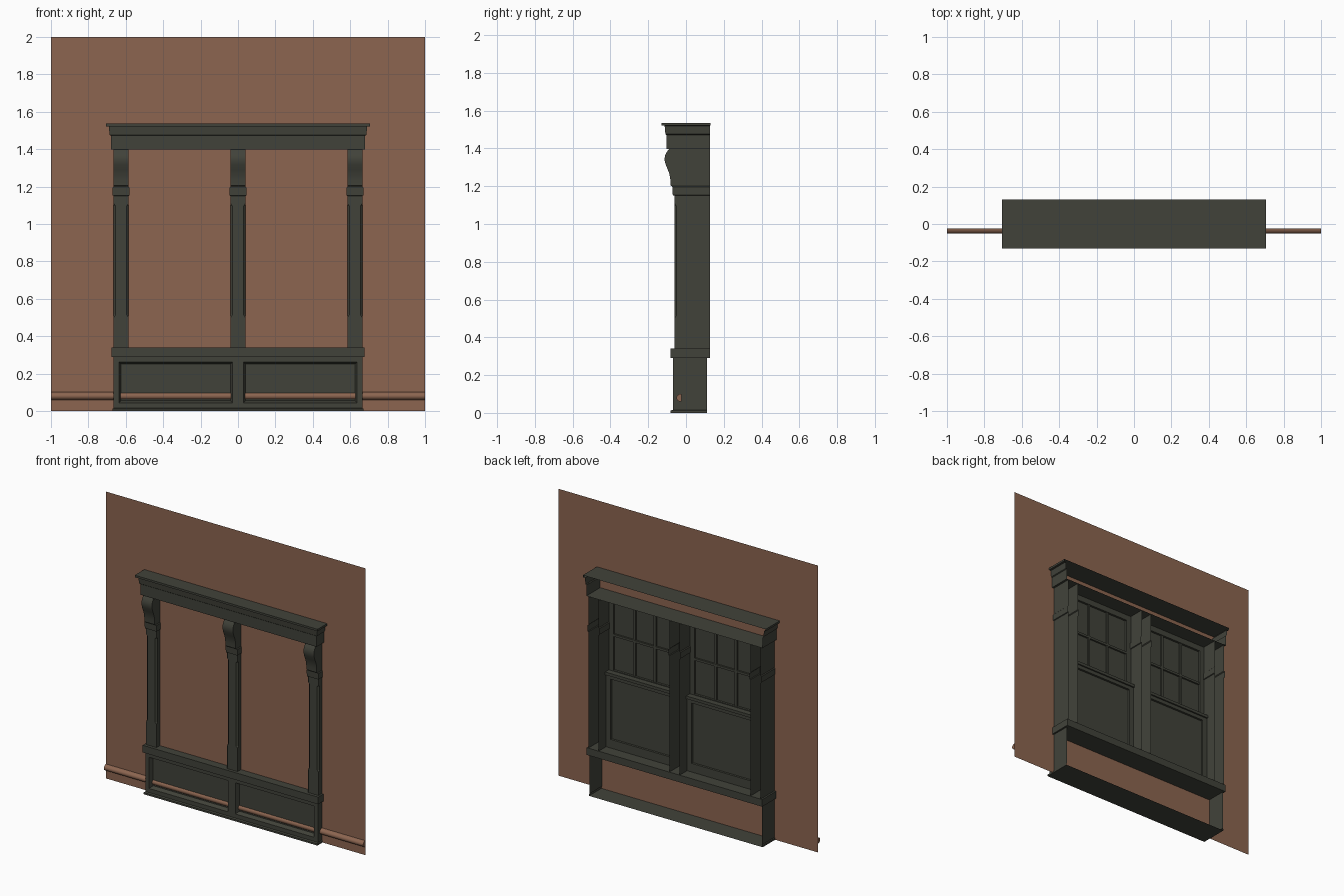
import bpy, bmesh, math

if "Cube" in bpy.data.objects:
    bpy.data.objects.remove(bpy.data.objects["Cube"])

def mat(name, rgb):
    m = bpy.data.materials.new(name)
    m.diffuse_color = (*rgb, 1)
    m.use_nodes = True
    m.node_tree.nodes["Principled BSDF"].inputs["Base Color"].default_value = m.diffuse_color
    return m

GREEN = mat("dark_green_paint", (0.053, 0.055, 0.042))
BROWN = mat("brown_wall_paint", (0.262, 0.130, 0.080))
WALL_Y, BACK = -0.025, 0.127

def finish(name, bm, material, smooth=False):
    bmesh.ops.recalc_face_normals(bm, faces=bm.faces)
    me = bpy.data.meshes.new(name)
    bm.to_mesh(me)
    bm.free()
    me.materials.append(material)
    ob = bpy.data.objects.new(name, me)
    bpy.context.collection.objects.link(ob)
    if smooth:
        bpy.ops.object.select_all(action='DESELECT')
        ob.select_set(True)
        bpy.context.view_layer.objects.active = ob
        bpy.ops.object.shade_smooth_by_angle(angle=math.radians(35))
    return ob

def add_box(bm, x0, x1, y0, y1, z0, z1):
    vs = bmesh.ops.create_cube(bm, size=1)['verts']
    for v in vs:
        v.co = ((x0, x1)[v.co.x > 0], (y0, y1)[v.co.y > 0], (z0, z1)[v.co.z > 0])

def loft(bm, rings, closed=False, bottom=False, top=False):
    """Skin open (back-less) or closed rings of points."""
    rows = [[bm.verts.new(p) for p in r] for r in rings]
    n = len(rows[0])
    for a, b in zip(rows, rows[1:]):
        for i in range(n if closed else n - 1):
            j = (i + 1) % n
            bm.faces.new((a[i], a[j], b[j], b[i]))
    if bottom:
        bm.faces.new(rows[0])
    if top:
        bm.faces.new(rows[-1])

def u_ring(hw, front, z, back=BACK):
    return [(-hw, back, z), (-hw, front, z), (hw, front, z), (hw, back, z)]

# wall sheet
bm = bmesh.new()
bm.faces.new([bm.verts.new(p) for p in
              ((-1, WALL_Y, 0), (1, WALL_Y, 0), (1, WALL_Y, 2), (-1, WALL_Y, 2))])
finish("wall", bm, BROWN)

# half-round rail along the wall
bm = bmesh.new()
arc = [(WALL_Y - 0.025 * math.sin(t), 0.08 + 0.021 * math.cos(t))
       for t in (math.pi * i / 12 for i in range(13))]
loft(bm, [[(x, y, z) for y, z in arc] for x in (-1, 1)], bottom=True, top=True)
finish("wall_rail", bm, BROWN, True)

# base: hollow box, open behind, with two recessed panels in front
bm = bmesh.new()
loft(bm, [u_ring(0.67, -0.082, 0, 0.112), u_ring(0.67, -0.082, 0.012, 0.112),
          u_ring(0.665, -0.07, 0.016, 0.112), u_ring(0.665, -0.07, 0.29, 0.112)],
     bottom=True)
bmesh.ops.bisect_plane(bm, geom=bm.verts[:] + bm.edges[:] + bm.faces[:],
                       plane_co=(0, 0, 0), plane_no=(1, 0, 0))
panels = [f for f in bm.faces
          if f.calc_center_median().z > 0.1 and f.calc_center_median().y < -0.06]
bmesh.ops.inset_individual(bm, faces=panels, thickness=0.04)
bmesh.ops.inset_individual(bm, faces=panels, thickness=0.016)
for f in panels:
    for v in f.verts:
        v.co.y += 0.029
finish("base", bm, GREEN)

# sill
bm = bmesh.new()
add_box(bm, -0.677, 0.677, -0.083, BACK, 0.29, 0.34)
finish("sill", bm, GREEN)

# cornice: hollow, open behind
bm = bmesh.new()
loft(bm, [u_ring(0.68, -0.104, 1.397), u_ring(0.68, -0.104, 1.472),
          u_ring(0.686, -0.109, 1.476), u_ring(0.691, -0.113, 1.52),
          u_ring(0.705, -0.13, 1.522), u_ring(0.705, -0.13, 1.536)],
     bottom=True, top=True)
for v in bm.verts:
    if v.co.z > 1.521 and v.co.y > 0:
        v.co.y = 0.13
finish("cornice", bm, GREEN)

# posts: hollow shaft with chamfered corners, collar and scrolled bracket
SCROLL = [(-0.075, 1.20), (-0.082, 1.205), (-0.083, 1.235), (-0.088, 1.265), (-0.098, 1.292),
          (-0.109, 1.318), (-0.114, 1.342), (-0.111, 1.362), (-0.103, 1.38), (-0.09, 1.397)]
for label, cx in (("left", -0.625), ("middle", 0), ("right", 0.625)):
    w = 0.04
    bm = bmesh.new()
    rings = []
    for z, c in ((0.34, 0.0005), (0.5, 0.0005), (0.515, 0.011),
                 (1.095, 0.011), (1.11, 0.0005), (1.15, 0.0005)):
        f = -0.062
        rings.append([(cx + x, y, z) for x, y in (
            (-w, BACK), (-w, f + c), (-w + c, f), (w - c, f), (w, f + c), (w, BACK))])
    loft(bm, rings)
    finish(label + "_post", bm, GREEN)

    bm = bmesh.new()
    loft(bm, [[(cx + x, y, z) for x, y, _ in u_ring(h, f, 0)] for h, f, z in (
        (w, -0.062, 1.15), (0.045, -0.07, 1.153), (0.045, -0.072, 1.195), (w, -0.075, 1.2))])
    finish(label + "_collar", bm, GREEN)

    bm = bmesh.new()
    side = [(BACK, 1.20)] + SCROLL + [(BACK, 1.397)]
    rows = [[bm.verts.new((cx + x, y, z)) for y, z in side] for x in (-w, w)]
    for r in rows:
        bm.faces.new(r)
    for i in range(1, len(side) - 2):
        bm.faces.new((rows[0][i], rows[0][i + 1], rows[1][i + 1], rows[1][i]))
    finish(label + "_bracket", bm, GREEN, True)

# sashes behind the wall
def add_frame(bm, x0, x1, z0, z1, y0, y1, side, low, high):
    add_box(bm, x0, x0 + side, y0, y1, z0, z1)
    add_box(bm, x1 - side, x1, y0, y1, z0, z1)
    add_box(bm, x0 + side, x1 - side, y0, y1, z0, z0 + low)
    add_box(bm, x0 + side, x1 - side, y0, y1, z1 - high, z1)

for label, x0, x1 in (("left", -0.585, -0.04), ("right", 0.04, 0.585)):
    # upper sash with three by two panes
    bm = bmesh.new()
    add_frame(bm, x0, x1, 0.83, 1.397, -0.015, 0.015, 0.035, 0.04, 0.04)
    a, b = x0 + 0.035, x1 - 0.035
    for i in (1, 2):
        x = a + (b - a) * i / 3
        add_box(bm, x - 0.008, x + 0.008, -0.012, 0.011, 0.87, 1.357)
    add_box(bm, a, b, -0.012, 0.012, 1.105, 1.121)
    finish(label + "_upper_sash", bm, GREEN)
    # lower sash with a projecting meeting rail
    bm = bmesh.new()
    add_frame(bm, x0, x1, 0.34, 0.86, 0.015, 0.045, 0.035, 0.06, 0.04)
    add_box(bm, x0, x1, 0.015, 0.055, 0.845, 0.865)
    finish(label + "_lower_sash", bm, GREEN)
    # glass sheets
    bm = bmesh.new()
    add_box(bm, a, b, -0.004, 0.0, 0.87, 1.357)
    add_box(bm, a, b, 0.026, 0.03, 0.4, 0.82)
    finish(label + "_glass", bm, GREEN)
